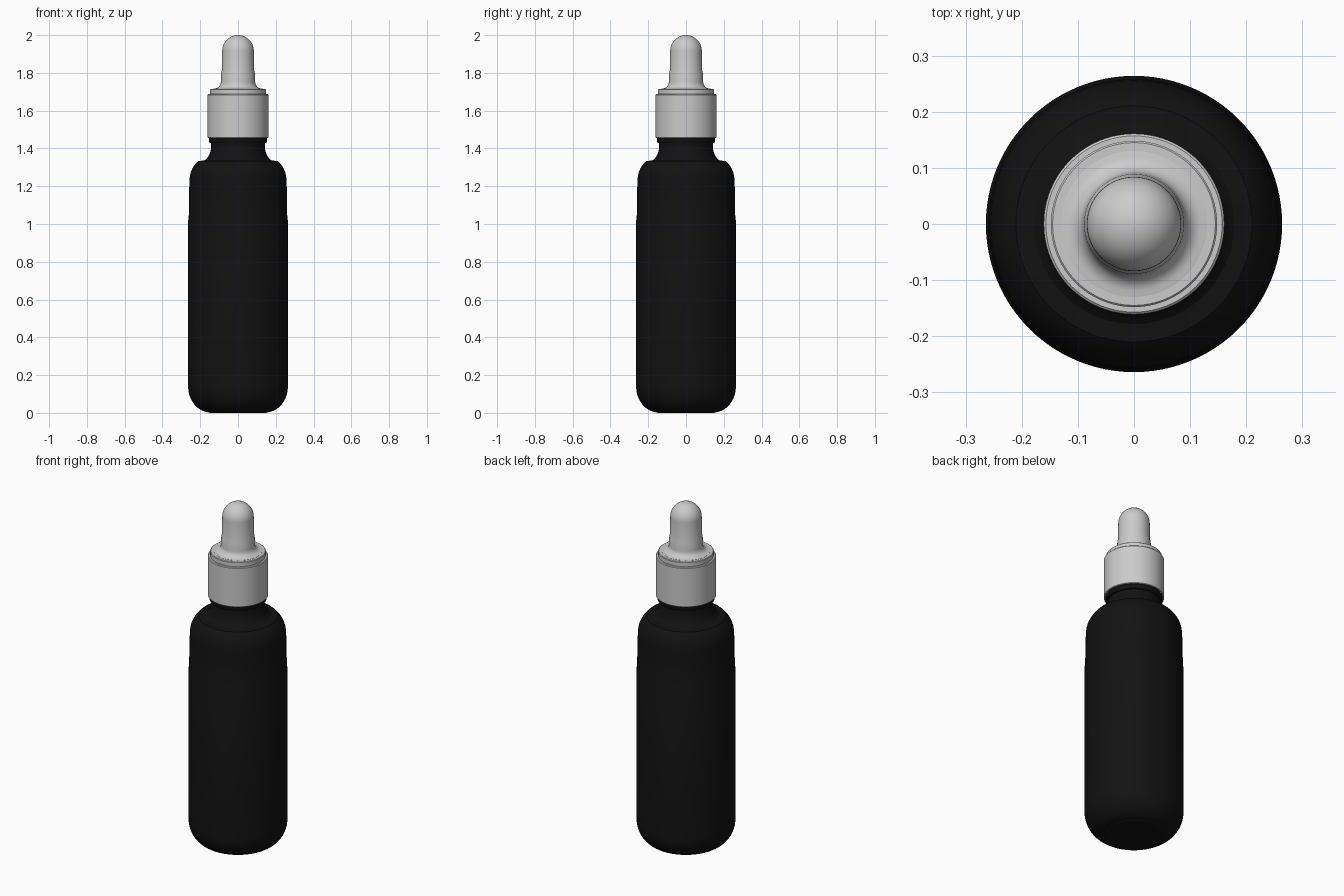
import bpy, bmesh
from math import sin, cos, pi, radians

if "Cube" in bpy.data.objects:
    bpy.data.objects.remove(bpy.data.objects["Cube"])


def arc(cx, cz, rx, rz, a0, a1, n=10):
    """Points of an elliptical arc in the (radius, z) plane, angles in degrees."""
    return [(cx + rx * cos(radians(a0 + (a1 - a0) * i / n)),
             cz + rz * sin(radians(a0 + (a1 - a0) * i / n))) for i in range(n + 1)]


def lathe(name, profile, mat=None, sides=96):
    """Spin a (radius, z) profile around z."""
    bm = bmesh.new()
    rings = []
    for r, z in profile:
        if r < 1e-5:
            rings.append([bm.verts.new((0, 0, z))])
        else:
            rings.append([bm.verts.new((r * cos(2 * pi * k / sides), r * sin(2 * pi * k / sides), z))
                          for k in range(sides)])
    for a, b in zip(rings, rings[1:]):
        for k in range(sides):
            j = (k + 1) % sides
            quad = [a[k % len(a)], a[j % len(a)], b[j % len(b)], b[k % len(b)]]
            bm.faces.new(list(dict.fromkeys(quad)))
    bmesh.ops.recalc_face_normals(bm, faces=bm.faces)
    me = bpy.data.meshes.new(name)
    bm.to_mesh(me)
    bm.free()
    ob = bpy.data.objects.new(name, me)
    bpy.context.collection.objects.link(ob)
    if mat:
        me.materials.append(mat)
    bpy.ops.object.select_all(action='DESELECT')
    ob.select_set(True)
    bpy.context.view_layer.objects.active = ob
    bpy.ops.object.shade_smooth_by_angle(angle=radians(30))
    return ob


black = bpy.data.materials.new("black_glass")
black.diffuse_color = (0.006, 0.006, 0.006, 1)
black.use_nodes = True
black.node_tree.nodes["Principled BSDF"].inputs["Base Color"].default_value = black.diffuse_color

# Bottle: rounded base, straight wall, sloping shoulder, neck with collar
lathe("bottle", [(0, 0.004), (0.14, 0.004)]
      + arc(0.145, 0.14, 0.119, 0.138, -90, 0, 14)
      + [(0.264, 1.02), (0.261, 1.03), (0.258, 1.2)]
      + arc(0.128, 1.235, 0.128, 0.128, 5, 50, 10)
      + arc(0.200, 1.415, 0.058, 0.085, 248, 180, 6)
      + [(0.142, 1.428), (0.150, 1.43), (0.153, 1.436), (0.153, 1.455), (0.146, 1.458),
         (0.138, 1.47), (0.138, 1.66), (0, 1.66)], black)

# Cap: open-bottomed collar with a stepped top
lathe("cap", [(0, 1.68), (0.152, 1.68), (0.152, 1.458), (0.155, 1.455), (0.158, 1.455), (0.161, 1.458),
              (0.161, 1.684), (0.157, 1.688), (0.148, 1.688), (0.148, 1.712), (0.145, 1.715), (0, 1.715)])

# Rubber bulb: flared foot, slight taper, domed tip
lathe("bulb", [(0, 1.71), (0.13, 1.71), (0.13, 1.716)]
      + arc(0.125, 1.752, 0.034, 0.035, 270, 180, 8)
      + [(0.089, 1.80), (0.085, 1.815)]
      + arc(0, 1.915, 0.084, 0.085, 0, 90, 14)[:-1] + [(0, 2.0)])

# Base sits on the ground through a thin standing ring
lathe("base_ring", [(0.11, 0.006), (0.13, 0.0), (0.15, 0.0), (0.16, 0.006), (0.11, 0.006)], black)
